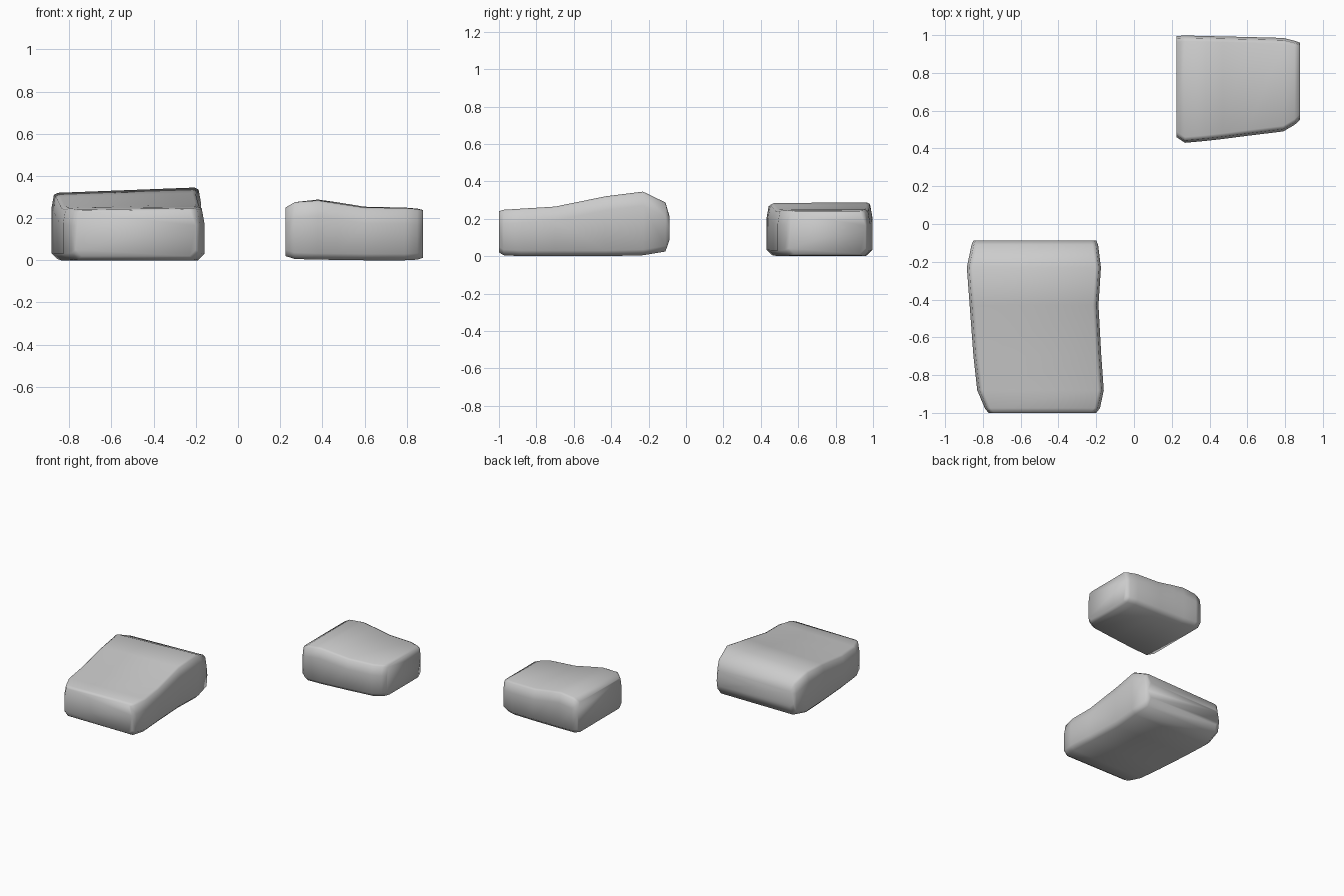
import bpy, bmesh


def loft_stone(name, sections, axis, c=0.03, d=0.012):
    """Loft chamfered-box sections: (position, low, high, z bottom, top at low, top at high)."""
    bm = bmesh.new()
    rings = []
    for p, lo, hi, zb, tl, th in sections:
        outline = [(lo + c, zb), (lo, zb + c), (lo, tl - 2.5 * c), (lo + d, tl - 0.3 * c), (lo + c, tl),
                   (hi - c, th), (hi - d, th - 0.3 * c), (hi, th - 2.5 * c), (hi, zb + c), (hi - c, zb)]
        rings.append([bm.verts.new((s, p, z) if axis == 'Y' else (p, s, z)) for s, z in outline])
    n = len(rings[0])
    for a, b in zip(rings, rings[1:]):
        for i in range(n):
            j = (i + 1) % n
            bm.faces.new((a[i], a[j], b[j], b[i]))
    bm.faces.new(rings[0])
    bm.faces.new(rings[-1])
    bmesh.ops.recalc_face_normals(bm, faces=bm.faces)
    mesh = bpy.data.meshes.new(name)
    bm.to_mesh(mesh)
    bm.free()
    mesh.shade_smooth()
    obj = bpy.data.objects.new(name, mesh)
    bpy.context.collection.objects.link(obj)
    return obj


# Large slab: ridge near the back, sloping down to a low front
loft_stone("large_stone", [
    (-1.00, -0.77, -0.20, 0.02, 0.235, 0.24),
    (-0.975, -0.79, -0.18, 0.005, 0.24, 0.248),
    (-0.88, -0.83, -0.16, 0.0, 0.248, 0.254),
    (-0.70, -0.85, -0.173, 0.0, 0.257, 0.265),
    (-0.43, -0.87, -0.188, 0.0, 0.30, 0.32),
    (-0.23, -0.885, -0.175, 0.005, 0.32, 0.345),
    (-0.11, -0.86, -0.19, 0.025, 0.27, 0.287),
    (-0.087, -0.85, -0.20, 0.09, 0.205, 0.21),
], 'Y')

# Small slab: low hump on its left side
loft_stone("small_stone", [
    (0.225, 0.46, 0.995, 0.02, 0.25, 0.25),
    (0.27, 0.43, 0.998, 0.006, 0.276, 0.276),
    (0.38, 0.44, 0.995, 0.003, 0.284, 0.288),
    (0.47, 0.45, 0.993, 0.002, 0.27, 0.275),
    (0.60, 0.467, 0.99, 0.0, 0.25, 0.254),
    (0.79, 0.49, 0.985, 0.0, 0.248, 0.25),
    (0.85, 0.525, 0.97, 0.003, 0.243, 0.245),
    (0.878, 0.55, 0.96, 0.012, 0.238, 0.238),
], 'X')
